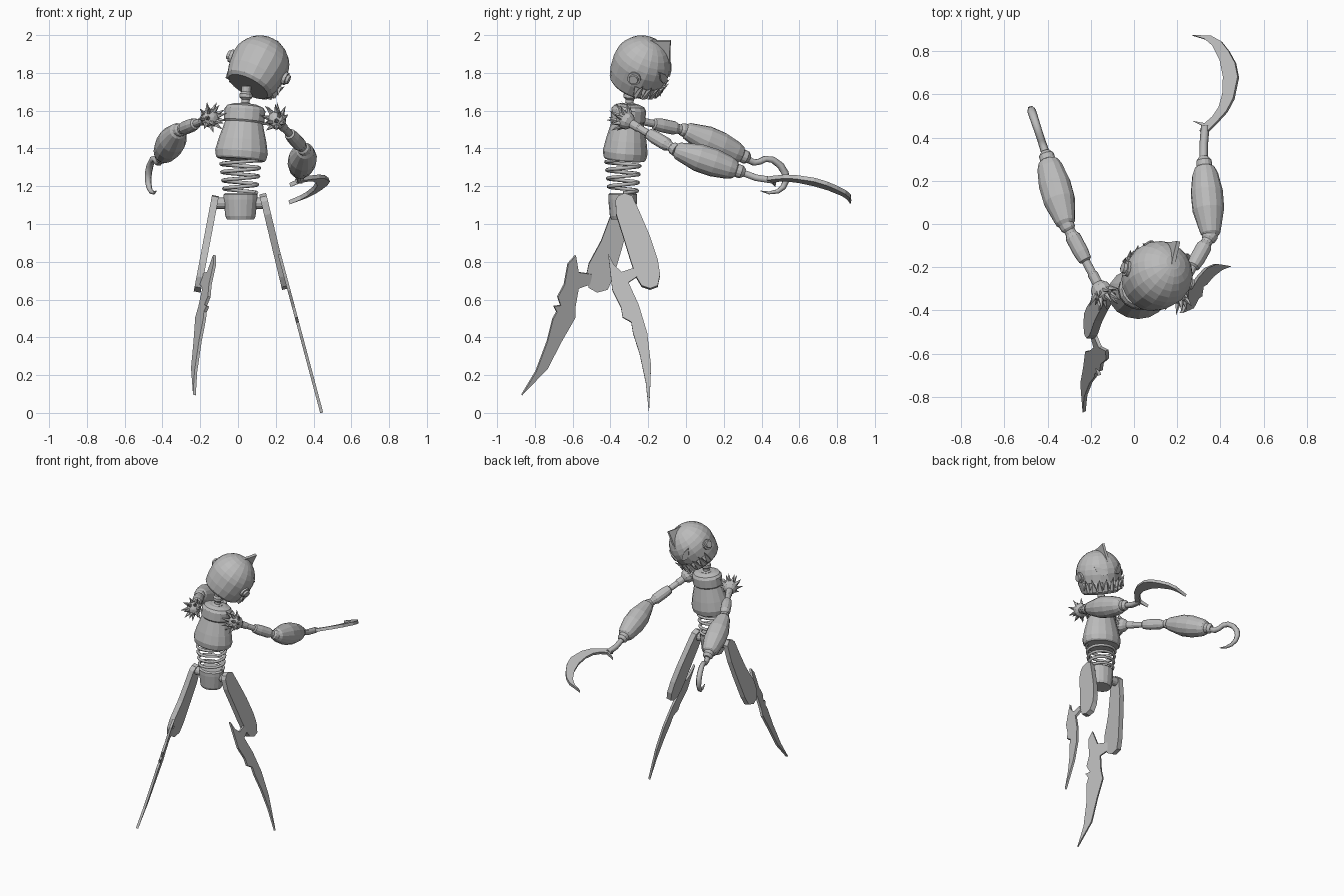
import bpy, bmesh
from math import sin, cos, pi, sqrt
from mathutils import Vector, Matrix

cube = bpy.data.objects.get("Cube")
if cube:
    bpy.data.objects.remove(cube)

grey = bpy.data.materials.new("plain_grey")
grey.use_nodes = True
grey.diffuse_color = (0.5, 0.5, 0.5, 1)
grey.node_tree.nodes["Principled BSDF"].inputs["Base Color"].default_value = (0.5, 0.5, 0.5, 1)


def finish(name, bm):
    bmesh.ops.remove_doubles(bm, verts=bm.verts, dist=0.0002)
    bmesh.ops.recalc_face_normals(bm, faces=bm.faces)
    mesh = bpy.data.meshes.new(name)
    bm.to_mesh(mesh)
    bm.free()
    mesh.materials.append(grey)
    obj = bpy.data.objects.new(name, mesh)
    bpy.context.collection.objects.link(obj)
    return obj


def axis_matrix(start, end):
    """Frame at start whose z axis runs to end."""
    way = Vector(end) - Vector(start)
    turn = Vector((0, 0, 1)).rotation_difference(way)
    return Matrix.Translation(start) @ turn.to_matrix().to_4x4(), way.length


def add_lathe(bm, matrix, profile, sides=14, squash=1.0):
    """Turn (height, radius) pairs round the z axis of matrix."""
    rings = []
    for h, r in profile:
        angles = [2 * pi * i / sides for i in range(sides)]
        rings.append([bm.verts.new(matrix @ Vector((r * cos(a), r * squash * sin(a), h))) for a in angles])
    for low, high in zip(rings, rings[1:]):
        for i in range(sides):
            j = (i + 1) % sides
            bm.faces.new((low[i], low[j], high[j], high[i]))
    bm.faces.new(rings[0])
    bm.faces.new(rings[-1])


def lathe(name, start, end, profile, sides=14, squash=1.0):
    """Profile heights are fractions of the way from start to end."""
    matrix, length = axis_matrix(start, end)
    bm = bmesh.new()
    add_lathe(bm, matrix, [(t * length, r) for t, r in profile], sides, squash)
    return finish(name, bm)


def plate(name, outline, place, thickness):
    """Flat outline placed in space by a rule, then thickened."""
    bm = bmesh.new()
    bm.faces.new([bm.verts.new(place(a, b)) for a, b in outline])
    obj = finish(name, bm)
    mod = obj.modifiers.new("thickness", 'SOLIDIFY')
    mod.thickness = thickness
    mod.offset = 0
    return obj


def tube(name, points, radius, taper=None):
    curve = bpy.data.curves.new(name, 'CURVE')
    curve.dimensions = '3D'
    curve.bevel_depth = radius
    curve.bevel_resolution = 1
    curve.use_fill_caps = True
    spline = curve.splines.new('POLY')
    spline.points.add(len(points) - 1)
    for i, p in enumerate(points):
        spline.points[i].co = (*p, 1)
        spline.points[i].radius = taper[i] if taper else 1
    curve.materials.append(grey)
    obj = bpy.data.objects.new(name, curve)
    bpy.context.collection.objects.link(obj)
    bpy.ops.object.select_all(action='DESELECT')
    obj.select_set(True)
    bpy.context.view_layer.objects.active = obj
    bpy.ops.object.convert(target='MESH')


# Torso, neck, spring waist and pelvis
lathe("torso", (0.015, -0.325, 1.34), (0.04, -0.30, 1.635),
      [(0, 0.125), (0.03, 0.133), (0.14, 0.14), (0.35, 0.127), (0.67, 0.1),
       (0.7, 0.108), (0.9, 0.108), (0.96, 0.095), (1, 0.06)], 16, 0.85)
lathe("neck", (0.038, -0.30, 1.62), (0.045, -0.295, 1.73),
      [(0, 0.036), (0.15, 0.036), (0.2, 0.022), (0.35, 0.022), (0.45, 0.034),
       (0.62, 0.034), (0.72, 0.025), (1, 0.025)], 12)
turns, steps = 4, 20
helix = []
for i in range(turns * steps + 1):
    t, a = i / (turns * steps), 2 * pi * i / steps
    r = 0.085 + 0.02 * t
    helix.append((0.013 + r * cos(a), -0.333 + 0.87 * r * sin(a), 1.165 + 0.175 * t))
tube("waist_spring", helix, 0.01)
lathe("pelvis", (0.013, -0.335, 1.025), (0.013, -0.335, 1.165),
      [(0, 0.072), (0.12, 0.08), (0.75, 0.09), (0.93, 0.09), (1, 0.08)], 16, 0.85)
lathe("hip_axle", (-0.115, -0.33, 1.11), (0.135, -0.33, 1.11), [(0, 0.03), (1, 0.03)], 12)

# Thigh plates and blade shins, drawn in side outline
plate("left_thigh", [(-.373, 1.12), (-.36, 1.145), (-.325, 1.16), (-.285, 1.145), (-.25, 1.07),
                     (-.19, .93), (-.15, .81), (-.137, .73), (-.15, .67), (-.19, .655), (-.235, .67),
                     (-.265, .72), (-.295, .81), (-.335, .94), (-.37, 1.05)],
      lambda y, z: (0.14 + 0.24 * (1.12 - z), y, z), 0.037)
plate("right_thigh", [(-.375, 1.12), (-.35, 1.145), (-.32, 1.15), (-.29, 1.12), (-.305, 1.0),
                      (-.34, .87), (-.385, .72), (-.415, .655), (-.47, .64), (-.515, .665),
                      (-.53, .72), (-.515, .79), (-.45, .91), (-.405, 1.03)],
      lambda y, z: (-0.125 + 0.19 * (z - 1.12), y, z), 0.037)
plate("left_shin", [(-.412, .84), (-.38, .78), (-.34, .745), (-.28, .765), (-.26, .72), (-.305, .69),
                    (-.25, .57), (-.205, .42), (-.185, .25), (-.19, .12), (-.196, 0), (-.213, .16),
                    (-.245, .31), (-.28, .42), (-.29, .48), (-.335, .505), (-.345, .56), (-.39, .65)],
      lambda y, z: (0.235 + 0.267 * (0.78 - z), y, z), 0.016)
plate("right_shin", [(-.585, .835), (-.57, .745), (-.5, .735), (-.5, .685), (-.57, .66), (-.588, .56),
                     (-.588, .505), (-.66, .38), (-.735, .235), (-.87, .095), (-.795, .22), (-.735, .38),
                     (-.705, .5), (-.685, .535), (-.7, .565), (-.665, .57), (-.68, .615), (-.645, .68),
                     (-.625, .79)],
      lambda y, z: (-0.589 - 0.38 * y + 0.29 * z, y, z), 0.016)

# Arms: spiked shoulder ball, upper arm, barrel forearm
ball = [(-0.05 * cos(pi * i / 6), max(0.05 * sin(pi * i / 6), 0.00001)) for i in range(7)]
arms = {"left": ((0.205, -0.32, 1.55), (0.355, -0.05, 1.39), (0.322, 0.31, 1.27)),
        "right": ((-0.15, -0.31, 1.56), (-0.315, 0, 1.495), (-0.41, 0.335, 1.345))}
for side, (shoulder, elbow, wrist) in arms.items():
    frame, length = axis_matrix(shoulder, elbow)
    bm = bmesh.new()
    add_lathe(bm, frame, ball, 12)
    finish(side + "_shoulder", bm)
    bm = bmesh.new()
    for ring, count, polar in ((0, 9, 1.75), (1, 6, 2.4)):
        for i in range(count):
            a = 2 * pi * i / count + ring * 0.3
            out = Vector((sin(polar) * cos(a), sin(polar) * sin(a), cos(polar)))
            tip = out * 0.088 - Vector((0, 0, 0.02))
            spike, size = axis_matrix(frame @ (out * 0.043), frame @ tip)
            add_lathe(bm, spike, [(0, 0.014), (size, 0.00001)], 5)
    finish(side + "_shoulder_spikes", bm)
    lathe(side + "_upper_arm", shoulder, elbow,
          [(0, 0.024), (0.25, 0.024), (0.27, 0.02), (0.44, 0.02), (0.46, 0.03), (0.58, 0.036),
           (0.8, 0.036), (0.86, 0.026), (0.9, 0.026), (0.93, 0.034), (1, 0.036)], 12)
    lathe(side + "_forearm", elbow, wrist,
          [(-0.03, 0.03), (0.02, 0.046), (0.08, 0.052), (0.32, 0.074), (0.55, 0.075), (0.78, 0.06),
           (0.86, 0.047), (0.88, 0.036), (0.95, 0.036), (1, 0.022)], 14)

# Sickle on the left hand, hook on the right
tube("sickle_handle", [(0.322, 0.29, 1.275), (0.323, 0.37, 1.245), (0.33, 0.455, 1.232)], 0.02)
plate("sickle_blade", [(.275, .475), (.325, .45), (.305, .43), (.345, .43), (.38, .465), (.43, .52),
                       (.462, .58), (.483, .68), (.47, .745), (.44, .80), (.405, .845), (.36, .87),
                       (.27, .873), (.33, .855), (.365, .825), (.4, .755), (.415, .68), (.412, .6),
                       (.395, .54), (.365, .495), (.33, .465)],
      lambda x, y: (x, y, 1.216 + 0.357 * x - 0.227 * y), 0.022)
hook = [(.32, 1.345), (.36, 1.325), (.39, 1.33), (.42, 1.345), (.46, 1.34), (.5, 1.31),
        (.525, 1.27), (.53, 1.23), (.515, 1.195), (.485, 1.172), (.44, 1.165), (.395, 1.175)]
tube("hook", [(-0.41 - 0.33 * (y - 0.33), y, z) for y, z in hook], 0.02,
     [1, .95, .9, .9, .95, 1, 1, .9, .8, .65, .45, .1])

# Head, tilted sideways and nodding forward
up = Vector((0.43, 0.37, 0.81)).normalized()
forward = up.cross(Vector((0.917, -0.2, -0.34))).normalized()
across = forward.cross(up)
head = Matrix.Translation((0.115, -0.235, 1.842)) @ Matrix((across, forward, up)).transposed().to_4x4()
size = 0.157
profile = [(-0.14, 0.115), (-0.125, 0.132), (-0.07, 0.148)]
profile += [(size * sin(pi * i / 14), max(size * cos(pi * i / 14), 0.00001)) for i in range(8)]
bm = bmesh.new()
add_lathe(bm, head, profile, 18)
finish("head", bm)


def on_face(angle, height, out=1.0):
    r = out * sqrt(size ** 2 - height ** 2)
    return head @ Vector((r * sin(angle), r * cos(angle), height))


plate("forehead_fin", [(-.03, .15), (.03, .172), (.087, .203), (.105, .15), (.137, .07), (.11, .06), (0, .12)],
      lambda f, u: head @ Vector((0, f, u)), 0.018)

for side, s in (("left", 1), ("right", -1)):
    plate(side + "_eye", [(.16, -.005), (.4, -.012), (.62, .01), (.78, .055), (.5, .045), (.3, .022)],
          lambda a, h: on_face(s * a, h, 1.015), 0.009)
    lathe(side + "_ear", head @ Vector((s * 0.13, 0, -0.015)), head @ Vector((s * 0.18, 0, -0.015)),
          [(0, 0.036), (0.7, 0.036), (0.72, 0.026), (1, 0.024)], 12)

# Jagged teeth round the jaw, large ones pointing up and small ones down
bm = bmesh.new()
for i in range(-4, 5):
    a = i * 0.3
    for turn, low, high, width in ((0, -0.115, -0.03, 0.024), (0.15, -0.06, -0.11, 0.018)):
        base = on_face(a + turn, low, 1.22 if turn == 0 else 1.0)
        point = on_face(a + turn, high, 1.12 if turn == 0 else 1.45)
        tooth, length = axis_matrix(base, point)
        add_lathe(bm, tooth, [(0, width), (length, 0.00001)], 4)
finish("teeth", bm)
